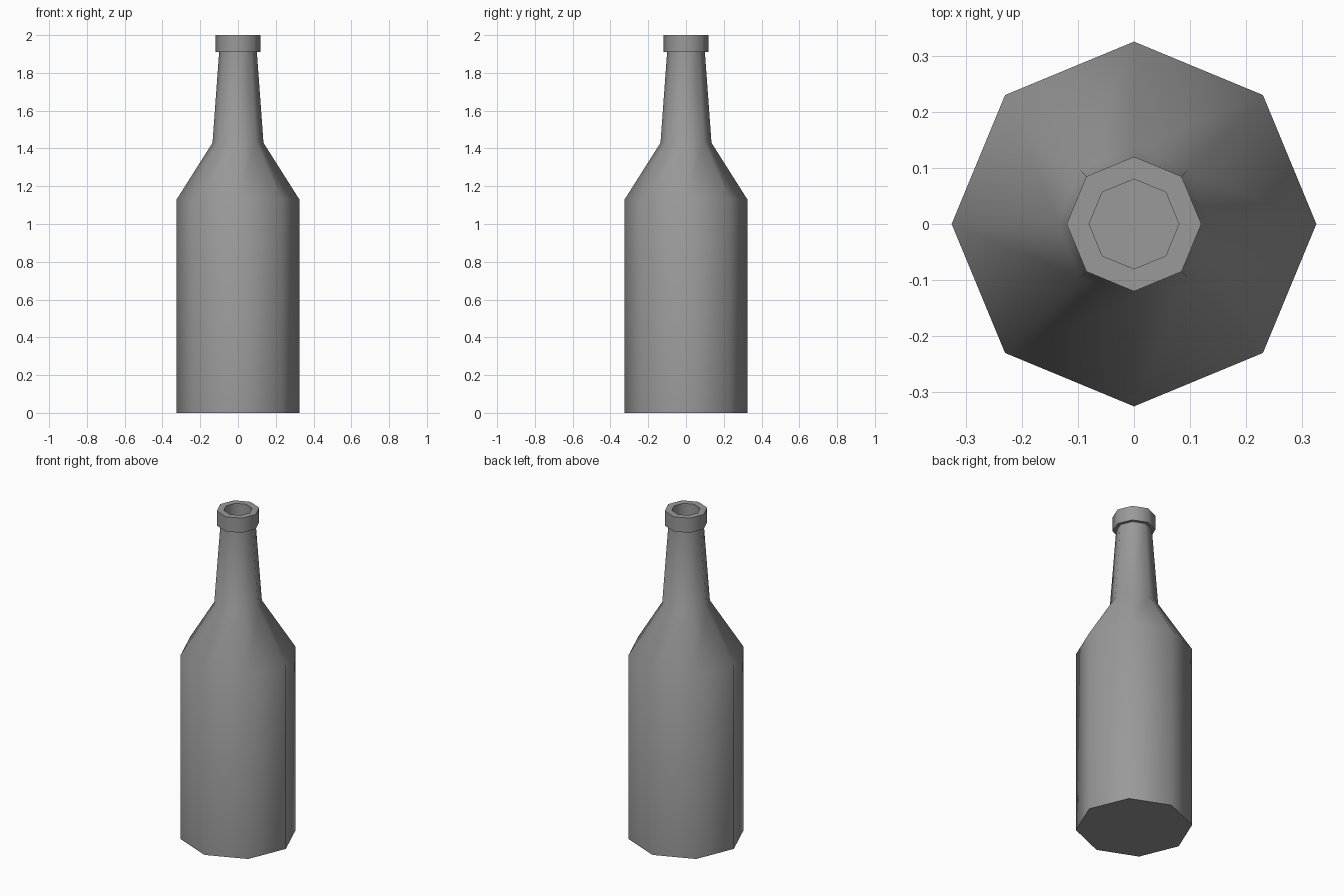
import bpy, bmesh, math

cube = bpy.data.objects.get("Cube")
if cube:
    bpy.data.objects.remove(cube)

SIDES = 8

grey = bpy.data.materials.new("bottle grey")
grey.use_nodes = True
colour = (0.32, 0.32, 0.32, 1)
grey.diffuse_color = colour
grey.node_tree.nodes["Principled BSDF"].inputs["Base Color"].default_value = colour


def lathe(name, profile):
    """Turn a (radius, height) profile around z and cap both ends."""
    bm = bmesh.new()
    rings = []
    for r, z in profile:
        angles = [2 * math.pi * i / SIDES for i in range(SIDES)]
        rings.append([bm.verts.new((r * math.cos(a), r * math.sin(a), z)) for a in angles])
    for low, high in zip(rings, rings[1:]):
        for i in range(SIDES):
            j = (i + 1) % SIDES
            bm.faces.new((low[i], low[j], high[j], high[i]))
    bm.faces.new(rings[0][::-1])
    bm.faces.new(rings[-1])
    mesh = bpy.data.meshes.new(name)
    bm.to_mesh(mesh)
    bm.free()
    mesh.materials.append(grey)
    obj = bpy.data.objects.new(name, mesh)
    bpy.context.collection.objects.link(obj)
    bpy.ops.object.select_all(action="DESELECT")
    obj.select_set(True)
    bpy.context.view_layer.objects.active = obj
    bpy.ops.object.shade_smooth_by_angle(angle=math.radians(60))
    return obj


# Base, body, shoulder, neck, lip and the recessed mouth in one closed profile
lathe("bottle", [
    (0.325, 0), (0.325, 1.13),      # body
    (0.135, 1.43), (0.10, 1.91),    # shoulder and neck
    (0.12, 1.91), (0.12, 2.0),      # lip
    (0.08, 2.0), (0.08, 1.91),      # mouth
])
